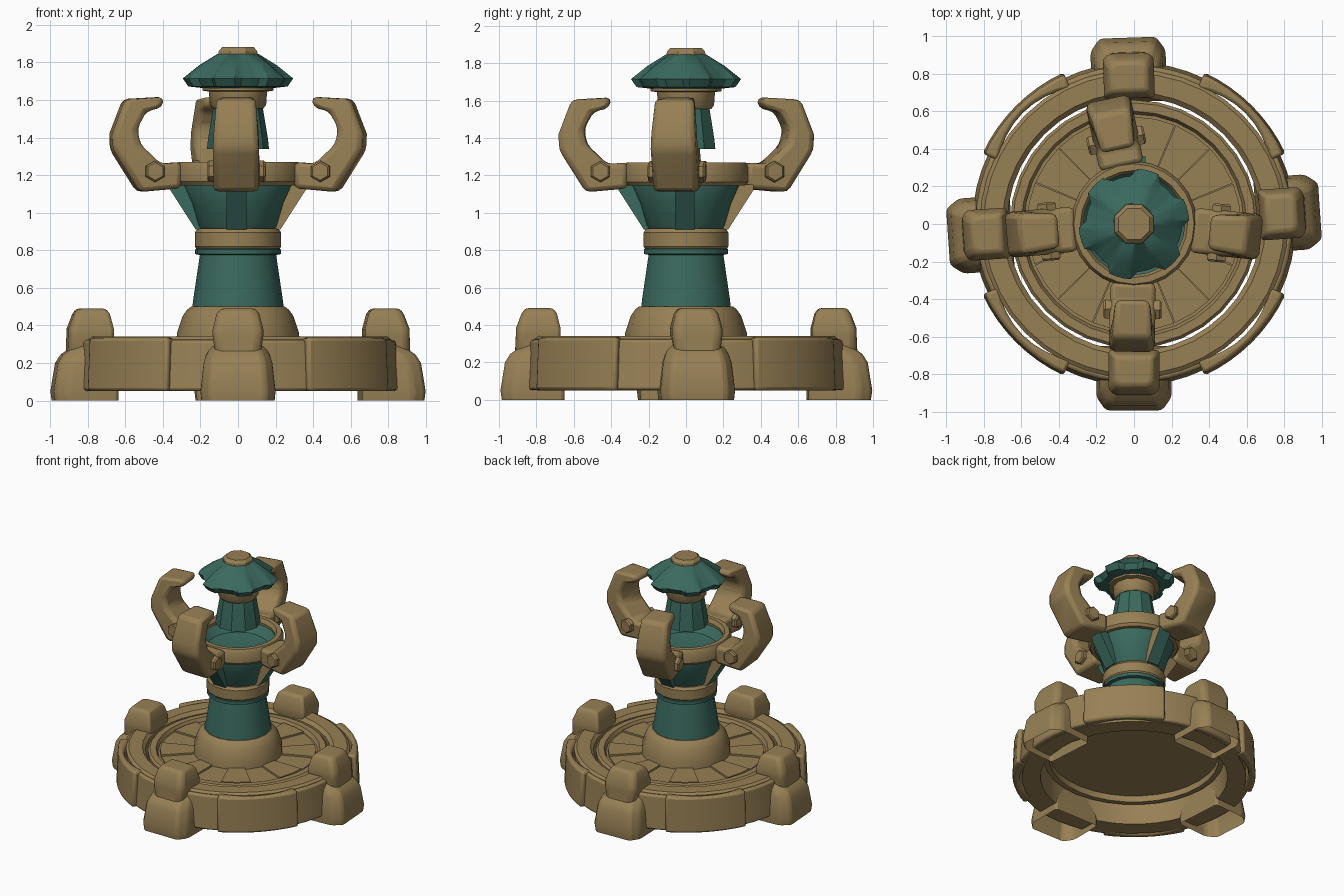
import bpy, bmesh
from math import sin, cos, pi, radians
from mathutils import Matrix

cube = bpy.data.objects.get("Cube")
if cube:
    bpy.data.objects.remove(cube, do_unlink=True)


def material(name, rgb):
    m = bpy.data.materials.new(name)
    m.use_nodes = True
    m.diffuse_color = (*rgb, 1)
    bsdf = m.node_tree.nodes["Principled BSDF"]
    bsdf.inputs["Base Color"].default_value = (*rgb, 1)
    bsdf.inputs["Roughness"].default_value = 0.8
    return m


STONE = material("tan_stone", (0.31, 0.215, 0.09))
GREEN = material("dark_teal", (0.042, 0.142, 0.112))
parts = []


def finish(name, bm, mats, bevel=0.0, turn=0.0):
    """Turn a bmesh into a named part, rotated about the z axis."""
    bmesh.ops.remove_doubles(bm, verts=bm.verts, dist=0.0005)
    bmesh.ops.recalc_face_normals(bm, faces=bm.faces)
    bm.transform(Matrix.Rotation(radians(turn), 4, "Z"))
    me = bpy.data.meshes.new(name)
    bm.to_mesh(me)
    bm.free()
    for m in mats:
        me.materials.append(m)
    ob = bpy.data.objects.new(name, me)
    bpy.context.collection.objects.link(ob)
    if bevel:
        b = ob.modifiers.new("bevel", "BEVEL")
        b.width, b.segments, b.limit_method = bevel, 2, "ANGLE"
        b.angle_limit = radians(28)
    parts.append(ob)
    return ob


def revolve(name, profile, mat, seg=24, closed=False, turn=0.0, scale=None):
    """Spin an (r, z) profile; scale(i, r) can shape each segment."""
    bm = bmesh.new()
    rings = []
    for i in range(seg):
        a = 2 * pi * i / seg
        row = []
        for r, z in profile:
            k = r * scale(i, r) if scale else r
            row.append(bm.verts.new((k * cos(a), k * sin(a), z)))
        rings.append(row)
    n = len(profile)
    for i in range(seg):
        p, q = rings[i], rings[(i + 1) % seg]
        for j in range(n if closed else n - 1):
            k = (j + 1) % n
            bm.faces.new((p[j], q[j], q[k], p[k]))
    return finish(name, bm, [mat], turn=turn)


def loft(name, sections, mat, bevel=0.0, turn=0.0, open_start=False):
    """Skin a row of matching closed sections and cap the ends."""
    bm = bmesh.new()
    rows = [[bm.verts.new(p) for p in s] for s in sections]
    n = len(rows[0])
    for p, q in zip(rows, rows[1:]):
        for j in range(n):
            k = (j + 1) % n
            bm.faces.new((p[j], p[k], q[k], q[j]))
    if not open_start:
        bm.faces.new(rows[0])
    bm.faces.new(rows[-1])
    return finish(name, bm, [mat], bevel, turn)


def block(name, levels, chamfer, bevel, turn, open_start=False):
    """Tapered block from (z, inner r, outer r, half width) levels."""
    secs = []
    for z, a, b, w in levels:
        half = [(a, w), (b - chamfer, w), (b, w * 0.75)]
        secs.append([(r, -s, z) for r, s in half] + [(r, s, z) for r, s in half[::-1]])
    return loft(name, secs, STONE, bevel, turn, open_start)


def arc(name, start, end, r0, r1, z0, z1, bow=0.0, slope=0.0, steps=6, bevel=0.0):
    """Curved slab; bow pushes its inner wall out, slope leans its outer wall in."""
    secs = []
    for i in range(steps + 1):
        t = i / steps
        a = radians(start + (end - start) * t)
        q = r0 + bow * sin(pi * t)
        secs.append([(r * cos(a), r * sin(a), z)
                     for r, z in ((q, z0), (r1, z0), (r1 - slope, z1), (q, z1))])
    return loft(name, secs, STONE, bevel)


# Base: outer ring, sunken disc, radial paving
revolve("base_ring", [(0.685, 0.05), (0.82, 0.05), (0.82, 0.325), (0.8, 0.34),
                      (0.70, 0.34), (0.675, 0.315)], STONE, 40, closed=True)
revolve("base_disc", [(0, 0.25), (0.62, 0.25), (0.62, 0.2), (0.66, 0.2), (0.66, 0.31),
                      (0.645, 0.325), (0.6, 0.325), (0.585, 0.295), (0, 0.295)], STONE, 32)
for i in range(16):
    arc("paving_slab", i * 22.5, i * 22.5 + 22, 0.3, 0.57,
        0.28, 0.315 if i % 2 else 0.304, steps=2)

# Outer wall: thick diagonal panels with thin slots behind, joined by plain walls
for i in range(4):
    mid = 45 + 90 * i
    arc("outer_panel", mid - 20, mid + 20, 0.8, 0.89, 0.05, 0.335,
        bow=0.037, slope=0.012, steps=8, bevel=0.018)
    arc("outer_wall", mid + 19, mid + 71, 0.8, 0.862, 0.052, 0.322, slope=0.02, steps=8,
        bevel=0.015)

# Feet and the posts on top of them
for turn in (4, 92, 184, 270):
    block("foot", [(0.0, 0.65, 0.985, 0.195), (0.05, 0.65, 0.992, 0.2),
                   (0.2, 0.67, 0.968, 0.183), (0.245, 0.68, 0.94, 0.168),
                   (0.3, 0.7, 0.86, 0.14)], 0.07, 0.018, turn, True)
    block("post", [(0.24, 0.69, 0.915, 0.12), (0.345, 0.67, 0.91, 0.135),
                   (0.38, 0.67, 0.91, 0.135), (0.46, 0.69, 0.88, 0.115),
                   (0.49, 0.71, 0.86, 0.095)], 0.025, 0.016, turn)

# Column
revolve("column_collar", [(0.33, 0.28), (0.325, 0.36), (0.295, 0.45), (0.27, 0.485),
                          (0.25, 0.5), (0, 0.5)], STONE, 16)
revolve("column_shaft", [(0.245, 0.48), (0.238, 0.54), (0.203, 0.775), (0.228, 0.78),
                         (0.228, 0.805), (0.2, 0.83)], GREEN, 18)
revolve("column_band", [(0.18, 0.8), (0.215, 0.8), (0.23, 0.82), (0.23, 0.895),
                        (0.215, 0.915), (0.18, 0.915)], STONE, 18, closed=True)
revolve("bowl", [(0.19, 0.9), (0.215, 0.93), (0.25, 1.05), (0.295, 1.15),
                 (0.285, 1.23), (0.22, 1.16), (0, 1.13)], GREEN, 20)
revolve("bowl_ring", [(0.285, 1.145), (0.32, 1.145), (0.335, 1.165), (0.335, 1.245),
                      (0.32, 1.27), (0.285, 1.27), (0.27, 1.24)], STONE, 24, closed=True)

# Brackets under the claws, tan on their clockwise side
for turn in (0, 90, 180, 270):
    outline = ((0.15, 0.91), (0.225, 0.91), (0.36, 1.12), (0.36, 1.15), (0.2, 1.15))
    fin = loft("bracket", [[(r, s, z) for r, z in outline] for s in (-0.06, 0.045)],
               GREEN, 0, turn)
    fin.data.materials.append(STONE)
    side = Matrix.Rotation(radians(turn), 3, "Z").col[1]
    for f in fin.data.polygons:
        f.material_index = int(f.normal.dot(side) < -0.5)

# Claws: outer point, inner point and half width along the curl
CURL = [((0.31, 1.13), (0.31, 1.27), 0.118), ((0.535, 1.11), (0.42, 1.26), 0.122),
        ((0.677, 1.335), (0.53, 1.365), 0.122), ((0.68, 1.42), (0.545, 1.45), 0.118),
        ((0.61, 1.605), (0.495, 1.54), 0.105), ((0.4, 1.617), (0.41, 1.56), 0.09)]
for turn in (-6, 102, 185, 269):
    loft("claw", [[(o[0], -w, o[1]), (o[0], w, o[1]), (n[0], w, n[1]), (n[0], -w, n[1])]
                  for o, n, w in CURL], STONE, 0.028, turn)
    # Hexagonal bolt through the claw
    secs = []
    for s, r in ((-0.155, 0.047), (-0.145, 0.057), (0.145, 0.057), (0.155, 0.047)):
        secs.append([(0.455 + r * cos(k * pi / 3 + pi / 6), s,
                      1.22 + r * sin(k * pi / 3 + pi / 6)) for k in range(6)])
    loft("claw_bolt", secs, STONE, 0, turn)

# Floating lantern: bell, neck, pleated roof and cap
revolve("lantern_bell", [(0, 1.35), (0.13, 1.35), (0.165, 1.34), (0.16, 1.39),
                         (0.13, 1.57), (0, 1.57)], GREEN, 10)
revolve("lantern_neck", [(0, 1.555), (0.135, 1.555), (0.15, 1.575), (0.155, 1.645),
                         (0.19, 1.65), (0.19, 1.665), (0, 1.67)], STONE, 12)
revolve("lantern_roof", [(0, 1.665), (0.19, 1.665), (0.25, 1.672), (0.278, 1.715),
                         (0.195, 1.785), (0.11, 1.845), (0, 1.845)], GREEN, 48, turn=4,
        scale=lambda i, r: 1 if r < 0.15 else (1.06 if i % 8 < 4 else 0.92))
revolve("roof_cap", [(0.115, 1.835), (0.11, 1.862), (0.09, 1.882), (0, 1.882)],
        STONE, 8, turn=22.5)

# Soft shading with sharp edges kept
bpy.ops.object.select_all(action="DESELECT")
for ob in parts:
    ob.select_set(True)
bpy.context.view_layer.objects.active = parts[0]
bpy.ops.object.shade_smooth_by_angle(angle=radians(32))
